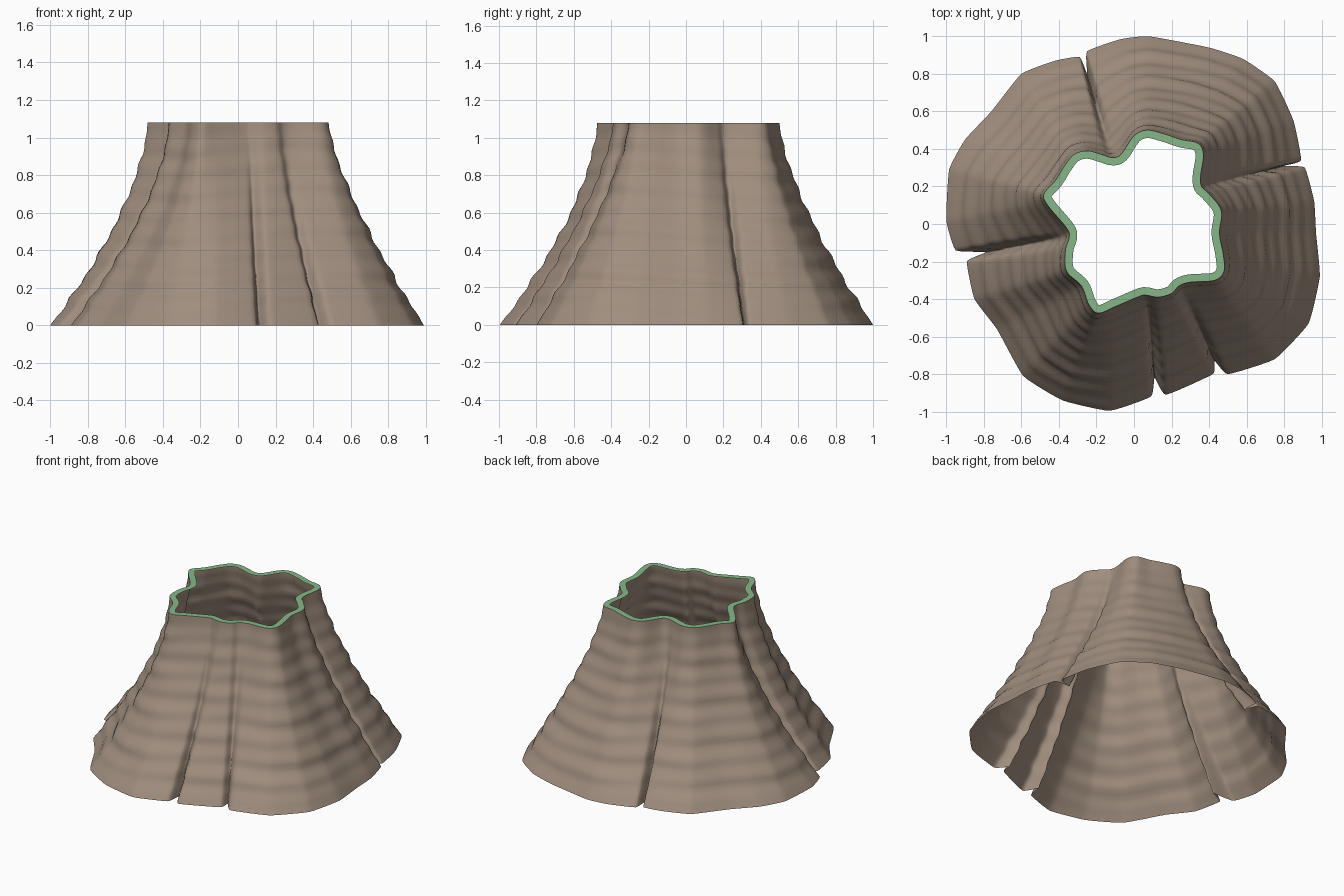
import bpy, bmesh, math
from mathutils import Vector

if "Cube" in bpy.data.objects:
    bpy.data.objects.remove(bpy.data.objects["Cube"])

HEIGHT, ROWS, STEPS, RIM = 1.08, 44, 6, 0.042

# Ground outline of the flared roots; points dipping inward are the bark folds
BASE = [(-.25, .92), (-.07, .985), (.08, 1), (.4, .94), (.58, .88), (.75, .76), (.85, .55),
        (.89, .34), (.80, .31), (.91, .30), (.96, .12), (.97, -.05), (.99, -.28), (.93, -.53),
        (.75, -.72), (.50, -.80), (.43, -.73), (.42, -.80), (.17, -.91), (.11, -.82),
        (.09, -.92), (-.13, -.995), (-.38, -.94), (-.59, -.81), (-.73, -.56), (-.85, -.40),
        (-.89, -.20), (-.79, -.15), (-.95, -.14), (-1, .02), (-.985, .29), (-.90, .45),
        (-.76, .60), (-.60, .80), (-.42, .87), (-.29, .89), (-.25, .80)]
# Matching points of the cut top outline
TOP = [(-.07, .37), (0, .47), (.07, .50), (.16, .48), (.25, .45), (.34, .43), (.37, .37),
       (.355, .26), (.36, .20), (.40, .16), (.465, .07), (.455, -.05), (.475, -.16), (.48, -.25),
       (.43, -.30), (.30, -.31), (.24, -.33), (.20, -.37), (.13, -.39), (.07, -.38),
       (.03, -.385), (-.10, -.44), (-.19, -.475), (-.24, -.43), (-.28, -.33), (-.36, -.25),
       (-.365, -.14), (-.345, -.07), (-.36, -.02), (-.46, .10), (-.48, .16), (-.42, .23),
       (-.37, .31), (-.32, .37), (-.25, .39), (-.17, .37), (-.12, .355)]


def spline(points, tension):
    """Closed cardinal spline through the points."""
    pts = [Vector(p) for p in points]
    n, out = len(pts), []
    for i in range(n):
        a, b, c, d = (pts[(i + k) % n] for k in (-1, 0, 1, 2))
        for s in range(STEPS):
            t = s / STEPS
            out.append(b * (2*t**3 - 3*t**2 + 1) + (c - a) * tension * (t**3 - 2*t**2 + t)
                       + c * (3*t**2 - 2*t**3) + (d - b) * tension * (t**3 - t**2))
    return out


def material(name, rgb):
    m = bpy.data.materials.new(name)
    m.diffuse_color = (*rgb, 1)
    m.use_nodes = True
    m.node_tree.nodes["Principled BSDF"].inputs["Base Color"].default_value = m.diffuse_color
    return m


def make_part(name, loops, mat):
    """Skin consecutive closed loops with quads."""
    bm = bmesh.new()
    rings = [[bm.verts.new(p) for p in loop] for loop in loops]
    for lo, hi in zip(rings, rings[1:]):
        for i in range(len(lo)):
            j = (i + 1) % len(lo)
            bm.faces.new((lo[j], lo[i], hi[i], hi[j]))
    for f in bm.faces:
        f.smooth = True
    mesh = bpy.data.meshes.new(name)
    bm.to_mesh(mesh)
    bm.free()
    mesh.materials.append(mat)
    obj = bpy.data.objects.new(name, mesh)
    bpy.context.collection.objects.link(obj)
    return obj


base, top = spline(BASE, .2), spline(TOP, .5)

# Bark shell: blends base into top with a concave flare and faint growth ripples
loops = []
for r in range(ROWS + 1):
    t = r / ROWS
    loop = []
    for b, c in zip(base, top):
        ang = math.atan2(b.y, b.x)
        f = (1 - t) ** (1.45 - .12 * math.cos(ang))
        p = c.lerp(b, f)
        fade = min(1, 8 * t, 8 * (1 - t))
        wave = math.sin(58 * t + 1.5 * math.sin(2 * ang)) + .6 * math.sin(31 * t + 3 * ang)
        p = p * (1 + .008 * fade * wave)
        loop.append((p.x, p.y, t * HEIGHT))
    loops.append(loop)
make_part("bark_shell", loops, material("bark brown", (.35, .27, .21)))

# Flat green rim on the cut top, offset inward along the outline normal
inner = []
for i, p in enumerate(top):
    d = (top[(i + 2) % len(top)] - top[i - 2]).normalized()
    inner.append(p + Vector((d.y, -d.x)) * RIM)
make_part("top_rim", [[(p.x, p.y, HEIGHT) for p in top],
                      [(p.x, p.y, HEIGHT) for p in inner]],
          material("rim green", (.24, .47, .25)))
